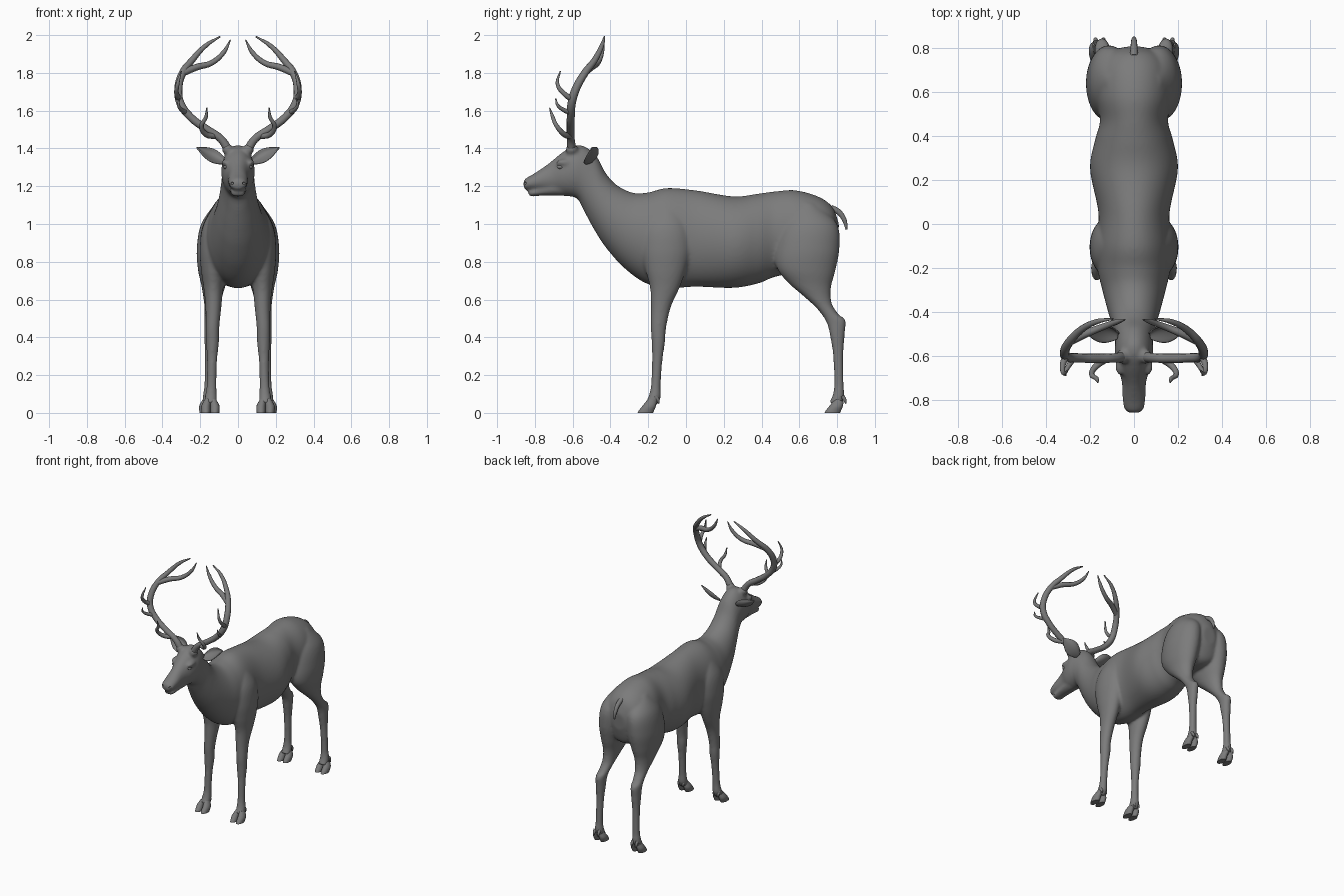
import bpy, bmesh, math
from mathutils import Vector

# Dark grey hide shared by every part
hide = bpy.data.materials.new("dark_grey")
hide.diffuse_color = (.2, .2, .2, 1)


def catmull(rows, steps):
    """Smoothly interpolate a list of equal-length tuples."""
    out = []
    for i in range(len(rows) - 1):
        a, b, c, d = (rows[max(0, min(len(rows) - 1, i + k))] for k in (-1, 0, 1, 2))
        for s in range(steps):
            t = s / steps
            out.append([0.5 * (2*q + (r-p)*t + (2*p-5*q+4*r-w)*t*t + (3*q-p-3*r+w)*t**3)
                        for p, q, r, w in zip(a, b, c, d)])
    return out + [list(rows[-1])]


def link(name, data):
    data.materials.append(hide)
    ob = bpy.data.objects.new(name, data)
    bpy.context.collection.objects.link(ob)
    return ob


def finish(name, bm):
    bmesh.ops.recalc_face_normals(bm, faces=bm.faces)
    for f in bm.faces:
        f.smooth = len(f.verts) <= 4
    me = bpy.data.meshes.new(name)
    bm.to_mesh(me)
    bm.free()
    return link(name, me)


def loft(name, rows, side=1, steps=8, n=64):
    """Skin ellipses; each row = end A (y, z), end B (y, z), centre x, half width."""
    bm = bmesh.new()
    rings = []
    for ya, za, yb, zb, xc, hw in catmull(rows, steps):
        ring = []
        for k in range(n):
            t = 2 * math.pi * k / n
            c = math.cos(t) / 2
            ring.append(bm.verts.new((side * (xc + hw * math.sin(t)),
                                      (ya + yb) / 2 + (ya - yb) * c,
                                      (za + zb) / 2 + (za - zb) * c)))
        rings.append(ring)
    for r0, r1 in zip(rings, rings[1:]):
        for k in range(n):
            bm.faces.new((r0[k], r0[(k+1) % n], r1[(k+1) % n], r1[k]))
    bm.faces.new(rings[0])
    bm.faces.new(rings[-1])
    return finish(name, bm)


def tube(name, strands, side=1):
    """Tapered round branches; each point = x, y, z, radius."""
    cu = bpy.data.curves.new(name, 'CURVE')
    cu.dimensions = '3D'
    cu.bevel_depth = 1
    cu.bevel_resolution = 3
    cu.resolution_u = 8
    cu.use_fill_caps = True
    for pts in strands:
        sp = cu.splines.new('BEZIER')
        sp.bezier_points.add(len(pts) - 1)
        for bp, (x, y, z, r) in zip(sp.bezier_points, pts):
            bp.co = (side * x, y, z)
            bp.radius = r
            bp.handle_left_type = bp.handle_right_type = 'AUTO'
    return link(name, cu)


def ball(name, loc, scale):
    bm = bmesh.new()
    bmesh.ops.create_uvsphere(bm, u_segments=20, v_segments=12, radius=1)
    for v in bm.verts:
        v.co = Vector(loc) + Vector(a * b for a, b in zip(v.co, scale))
    return finish(name, bm)


# Head, neck and torso in one sweep from nose to rump
trunk = [(-.862, 1.222, -.858, 1.19, 0, .02), (-.848, 1.242, -.845, 1.18, 0, .042),
         (-.80, 1.27, -.79, 1.178, 0, .052), (-.73, 1.318, -.70, 1.165, 0, .056),
         (-.66, 1.375, -.64, 1.15, 0, .078), (-.60, 1.412, -.585, 1.14, 0, .088),
         (-.54, 1.412, -.565, 1.12, 0, .086), (-.475, 1.36, -.535, 1.06, 0, .088),
         (-.425, 1.27, -.48, .96, 0, .102), (-.365, 1.205, -.42, .87, 0, .12),
         (-.28, 1.165, -.33, .77, 0, .143), (-.2, 1.167, -.22, .69, 0, .165),
         (-.1, 1.19, -.1, .66, 0, .17), (.05, 1.178, .05, .668, 0, .162),
         (.25, 1.146, .25, .662, 0, .2), (.38, 1.16, .38, .685, 0, .178),
         (.47, 1.172, .47, .72, 0, .155), (.58, 1.178, .58, .74, 0, .17),
         (.7, 1.145, .7, .74, 0, .168), (.775, 1.09, .765, .77, 0, .13),
         (.81, 1.0, .80, .87, 0, .05)]
jaw = [(-.838, 1.175, -.832, 1.153, 0, .02), (-.825, 1.18, -.815, 1.145, 0, .036),
       (-.77, 1.195, -.75, 1.151, 0, .042), (-.66, 1.24, -.64, 1.148, 0, .05)]

# Legs from shoulder or haunch down to the pastern
front_leg = [(-.15, 1.11, -.05, 1.11, .085, .035), (-.22, .99, .01, .99, .115, .07),
             (-.235, .87, .025, .87, .122, .08), (-.215, .76, .0, .76, .13, .066),
             (-.19, .66, -.035, .66, .13, .052), (-.186, .56, -.08, .56, .13, .042),
             (-.187, .45, -.105, .45, .135, .036), (-.182, .38, -.11, .38, .135, .035),
             (-.18, .28, -.124, .28, .137, .027), (-.185, .15, -.134, .15, .14, .026),
             (-.198, .09, -.134, .08, .143, .032), (-.215, .055, -.155, .04, .145, .034)]
hind_leg = [(.60, 1.12, .70, 1.1, .075, .045), (.51, 1.0, .8, 1.0, .105, .09),
            (.475, .87, .812, .87, .118, .1), (.48, .77, .79, .75, .125, .087),
            (.54, .69, .767, .66, .13, .064), (.62, .62, .772, .58, .135, .047),
            (.695, .55, .81, .52, .14, .038), (.743, .48, .845, .49, .145, .034),
            (.762, .41, .84, .41, .147, .032), (.779, .3, .833, .3, .15, .026),
            (.784, .15, .835, .15, .153, .026), (.775, .09, .838, .08, .155, .032),
            (.757, .055, .817, .04, .155, .034)]

parts = [loft("body", trunk), loft("jaw", jaw)]
for s in (1, -1):
    parts += [loft("front_leg", front_leg, s), loft("hind_leg", hind_leg, s)]
    parts.append(ball("brow", (s * .066, -.645, 1.325), (.02, .045, .018)))
    parts.append(ball("antler_base", (s * .055, -.605, 1.395), (.03, .033, .03)))

# Fuse the flesh into one skin
bpy.ops.object.select_all(action='DESELECT')
for p in parts:
    p.select_set(True)
body = parts[0]
bpy.context.view_layer.objects.active = body
bpy.ops.object.join()
rm = body.modifiers.new("fuse", 'REMESH')
rm.mode = 'VOXEL'
rm.voxel_size = .009
rm.use_smooth_shade = True
sm = body.modifiers.new("blend", 'SMOOTH')
sm.factor = .5
sm.iterations = 8

# Nostril hollows
for s in (1, -1):
    cut = ball("nostril_cutter", (s * .031, -.852, 1.216), (.007, .012, .007))
    cut.hide_render = True
    cut.hide_set(True)
    bo = body.modifiers.new("nostril", 'BOOLEAN')
    bo.operation = 'DIFFERENCE'
    bo.object = cut


def ear(name, side):
    """Cupped pointed leaf, opening forward."""
    bm = bmesh.new()
    base, along = Vector((.07, -.512, 1.33)), Vector((.15, .015, .077))
    across, back = Vector((.012, -.034, -.03)), Vector((0, .032, -.008))
    nu, nv, grid = 14, 8, []
    for i in range(nu + 1):
        u = i / nu
        w = .35 * (1 - u) ** 2 + .95 * math.sin(math.pi * min(u, .999) ** .9) + .02
        row = []
        for j in range(nv + 1):
            v = 2 * j / nv - 1
            p = base + along * u + across * (v * w) + back * ((1 - v * v) * w * .8)
            row.append(bm.verts.new((side * p.x, p.y, p.z)))
        grid.append(row)
    for a, b in zip(grid, grid[1:]):
        for j in range(nv):
            bm.faces.new((a[j], a[j+1], b[j+1], b[j]))
    ob = finish(name, bm)
    so = ob.modifiers.new("thickness", 'SOLIDIFY')
    so.thickness = .008
    so.offset = 0
    ob.modifiers.new("round", 'SUBSURF').levels = 1


# Antler beam, fork and three forward tines
antler = [
    [(.05, -.605, 1.39, .024), (.09, -.61, 1.45, .021), (.17, -.612, 1.505, .021), (.25, -.61, 1.565, .021),
     (.305, -.605, 1.64, .022), (.316, -.585, 1.71, .022), (.293, -.535, 1.80, .02),
     (.245, -.485, 1.865, .017), (.17, -.445, 1.945, .012), (.095, -.432, 1.992, .004)],
    [(.29, -.535, 1.80, .018), (.22, -.50, 1.83, .018), (.14, -.468, 1.853, .015),
     (.075, -.445, 1.91, .012), (.04, -.435, 1.975, .003)],
    [(.12, -.61, 1.465, .017), (.17, -.645, 1.475, .015), (.193, -.685, 1.52, .012),
     (.17, -.705, 1.565, .010), (.165, -.722, 1.615, .003)],
    [(.275, -.61, 1.59, .015), (.30, -.65, 1.605, .011), (.315, -.68, 1.63, .008), (.31, -.69, 1.665, .003)],
    [(.31, -.6, 1.66, .017), (.325, -.645, 1.69, .013), (.32, -.68, 1.74, .010), (.30, -.665, 1.81, .003)]]
toe = [(-.20, .075, -.155, .06, 0, .018), (-.228, .04, -.16, .035, 0, .024),
       (-.25, .012, -.17, .01, 0, .024), (-.256, 0, -.175, 0, 0, .023)]

for s, tag in ((1, "left"), (-1, "right")):
    ear("ear_" + tag, s)
    tube("antler_" + tag, antler, s)
    ball("eye_" + tag, (s * .065, -.665, 1.302), (.012, .018, .011))
    # Cloven hooves with dewclaws behind
    for leg, dy, cx in (("front", 0, .146), ("hind", .99, .157)):
        for dx in (-.024, .024):
            rows = [(a + dy, b, c + dy, d, cx + dx * (.6 if b > .05 else 1), h) for a, b, c, d, _, h in toe]
            loft(f"{leg}_hoof_{tag}", rows, s, 3, 20)
            x = cx + dx * .75
            tube(f"{leg}_dewclaw_{tag}", [[(x, dy - .162, .09, .011), (x, dy - .15, .07, .01),
                                           (x, dy - .143, .048, .003)]], s)

# Tail
tube("tail", [[(0, .765, 1.085, .018), (0, .805, 1.066, .016), (0, .838, 1.022, .013), (0, .85, .97, .005)]])
